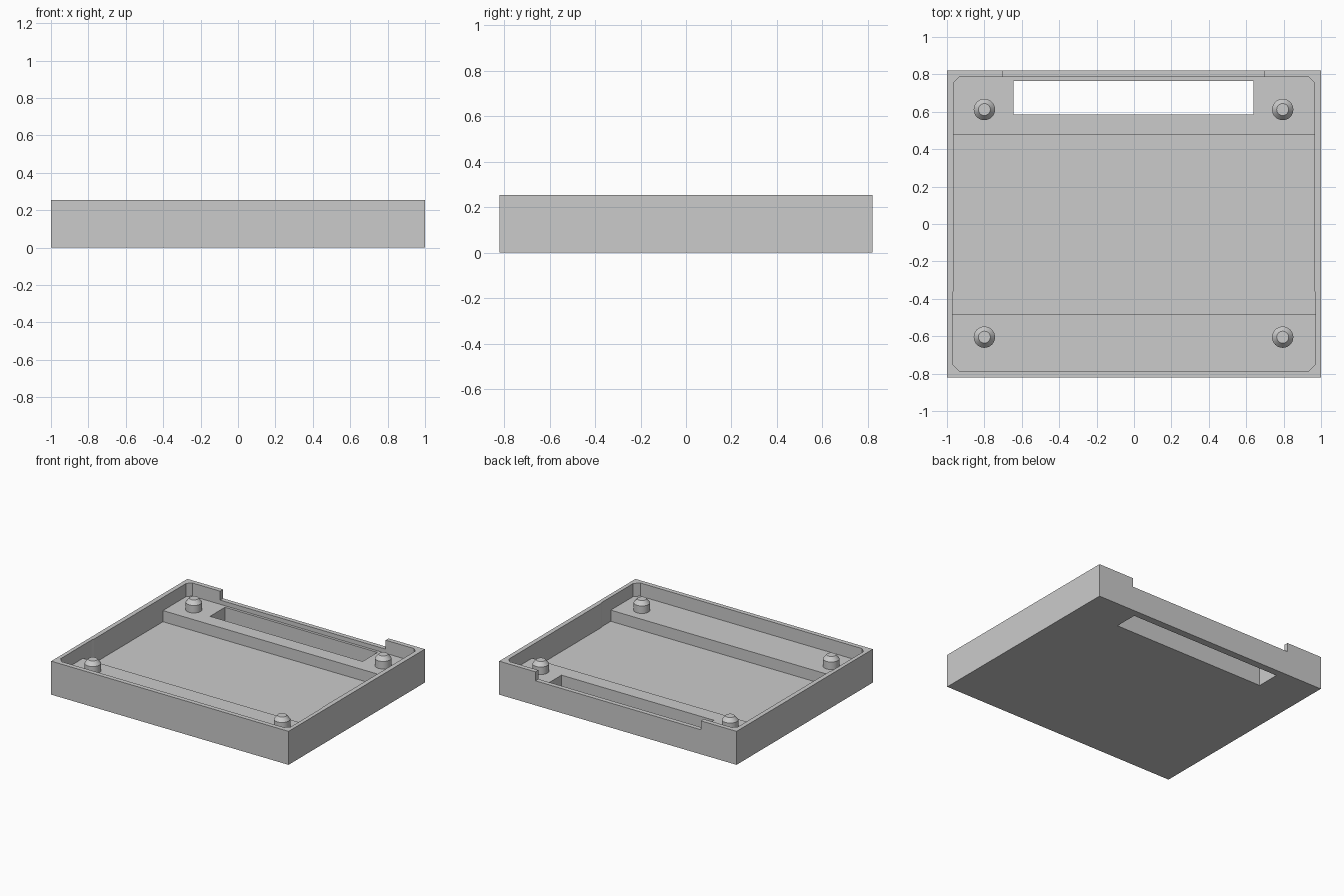
import bpy, bmesh, math

if "Cube" in bpy.data.objects:
    bpy.data.objects.remove(bpy.data.objects["Cube"])

grey = bpy.data.materials.new("plain grey")
grey.diffuse_color = (0.6, 0.6, 0.6, 1)
grey.use_nodes = True
grey.node_tree.nodes["Principled BSDF"].inputs["Base Color"].default_value = grey.diffuse_color


def prism(name, outline, z0, z1):
    """Closed solid from a counter-clockwise outline."""
    bm = bmesh.new()
    low = [bm.verts.new((x, y, z0)) for x, y in outline]
    high = [bm.verts.new((x, y, z1)) for x, y in outline]
    bm.faces.new(low[::-1])
    bm.faces.new(high)
    n = len(outline)
    for i in range(n):
        j = (i + 1) % n
        bm.faces.new((low[i], low[j], high[j], high[i]))
    me = bpy.data.meshes.new(name)
    bm.to_mesh(me)
    bm.free()
    me.materials.append(grey)
    ob = bpy.data.objects.new(name, me)
    bpy.context.collection.objects.link(ob)
    return ob


def rect(x0, x1, y0, y1):
    return [(x0, y0), (x1, y0), (x1, y1), (x0, y1)]


def mirrored(right_side):
    """Outline from its right half, listed front to back."""
    return right_side + [(-x, y) for x, y in reversed(right_side)]


def cut(target, cutter):
    mod = target.modifiers.new("cut", 'BOOLEAN')
    mod.operation = 'DIFFERENCE'
    mod.solver = 'EXACT'
    mod.object = cutter
    bpy.context.view_layer.objects.active = target
    bpy.ops.object.modifier_apply(modifier=mod.name)
    bpy.data.objects.remove(cutter)


FLOOR, LEDGE, TOP = 0.07, 0.155, 0.255

# Tray body
tray = prism("tray", rect(-1, 1, -0.82, 0.82), 0, TOP)

# Upper cavity with chamfered corners, slightly wider toward the front
cut(tray, prism("upper_cavity", mirrored([
    (0.935, -0.785), (0.97, -0.75), (0.97, -0.375), (0.965, -0.355),
    (0.965, 0.755), (0.935, 0.785)]), LEDGE, 0.4))

# Deeper floor between the front and back ledges
cut(tray, prism("lower_cavity", mirrored([
    (0.97, -0.48), (0.97, -0.375), (0.965, -0.355), (0.965, 0.475)]),
    FLOOR, 0.2))

# Long slot through the back ledge, and the notch in the back wall
cut(tray, prism("slot", rect(-0.645, 0.64, 0.585, 0.765), -0.1, 0.4))
cut(tray, prism("notch", rect(-0.70, 0.695, 0.77, 0.9), 0.187, 0.4))

# Standoff posts with tapered tips
SIDES = 32
profile = [(0.057, LEDGE - 0.01), (0.057, 0.212), (0.032, 0.242)]
for side, x in (("left", -0.8), ("right", 0.795)):
    for end, y in (("front", -0.605), ("back", 0.612)):
        bm = bmesh.new()
        rings = [[bm.verts.new((x + r * math.cos(2 * math.pi * i / SIDES),
                                y + r * math.sin(2 * math.pi * i / SIDES), z))
                  for i in range(SIDES)] for r, z in profile]
        bm.faces.new(rings[0][::-1])
        bm.faces.new(rings[-1])
        for a, b in zip(rings, rings[1:]):
            for i in range(SIDES):
                j = (i + 1) % SIDES
                bm.faces.new((a[i], a[j], b[j], b[i]))
        name = f"post_{end}_{side}"
        me = bpy.data.meshes.new(name)
        bm.to_mesh(me)
        bm.free()
        me.materials.append(grey)
        post = bpy.data.objects.new(name, me)
        bpy.context.collection.objects.link(post)
        bpy.ops.object.select_all(action='DESELECT')
        post.select_set(True)
        bpy.context.view_layer.objects.active = post
        bpy.ops.object.shade_smooth_by_angle(angle=math.radians(30))
